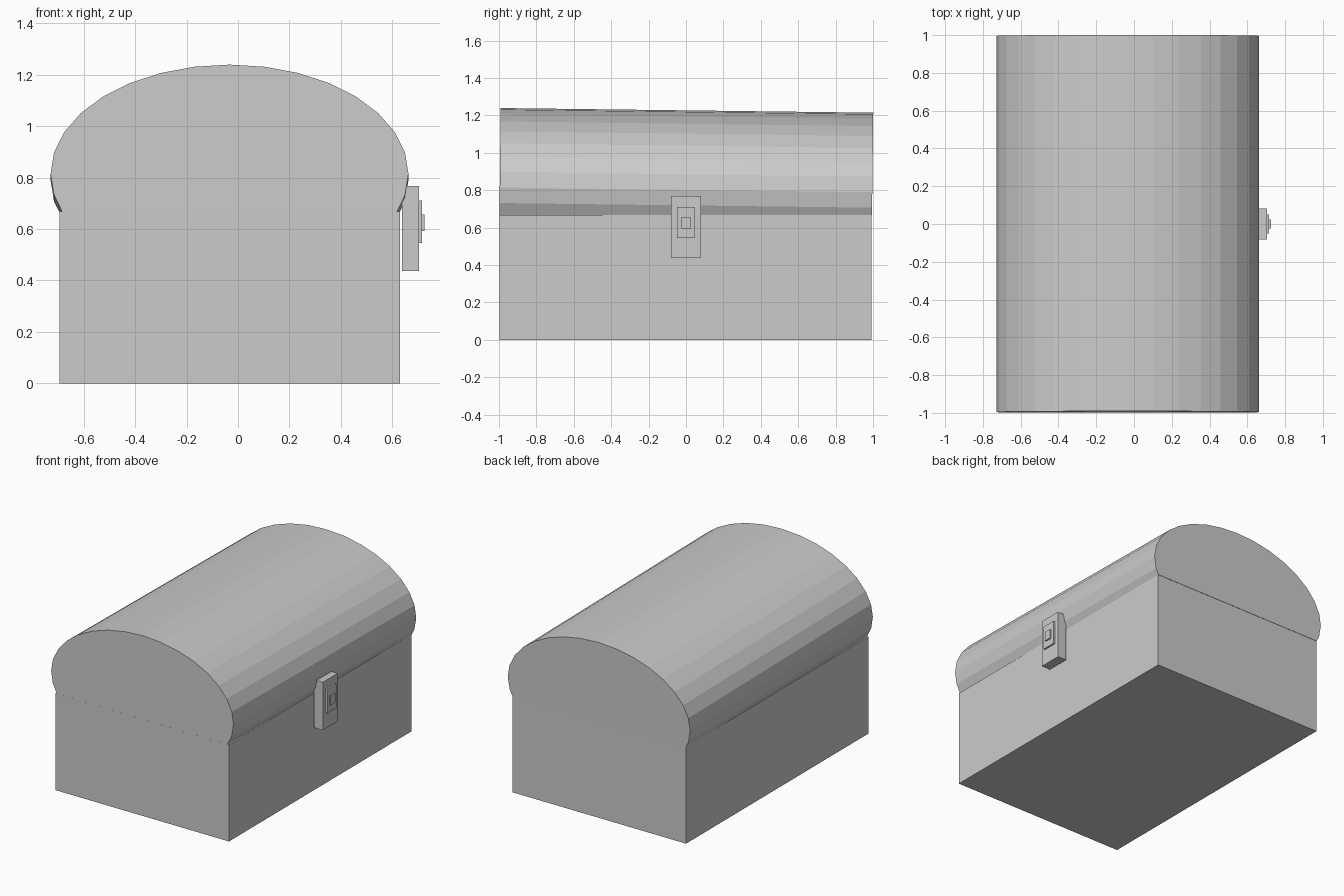
import bpy, bmesh, math
from mathutils import Matrix, Vector

if "Cube" in bpy.data.objects:
    bpy.data.objects.remove(bpy.data.objects["Cube"])


def finish(bm, name):
    bmesh.ops.recalc_face_normals(bm, faces=bm.faces[:])
    mesh = bpy.data.meshes.new(name)
    bm.to_mesh(mesh)
    bm.free()
    obj = bpy.data.objects.new(name, mesh)
    bpy.context.collection.objects.link(obj)
    return obj


def box(name, lo, hi):
    lo, hi = Vector(lo), Vector(hi)
    bm = bmesh.new()
    bmesh.ops.create_cube(bm, size=1)
    bmesh.ops.scale(bm, vec=hi - lo, verts=bm.verts)
    bmesh.ops.translate(bm, vec=(lo + hi) / 2, verts=bm.verts)
    return finish(bm, name)


SEAM = 0.668

# Chest body
box("chest_body", (-0.695, -0.998, 0), (0.63, 0.992, SEAM))

# Domed lid: slightly tilted 32-sided oval cylinder, cut flat at the seam
bm = bmesh.new()
bmesh.ops.create_cone(bm, cap_ends=True, segments=32, radius1=1, radius2=1, depth=1.992)
bmesh.ops.rotate(bm, matrix=Matrix.Rotation(math.pi / 2, 3, 'X'), verts=bm.verts)
bmesh.ops.scale(bm, vec=(0.696, 1, 0.425), verts=bm.verts)
bmesh.ops.rotate(bm, matrix=Matrix.Rotation(-0.0125, 3, 'X'), verts=bm.verts)
bmesh.ops.translate(bm, vec=(-0.033, 0, 0.802), verts=bm.verts)
cut = bmesh.ops.bisect_plane(bm, geom=bm.verts[:] + bm.edges[:] + bm.faces[:],
                             plane_co=(0, 0, SEAM), plane_no=(0, 0, 1), clear_inner=True)
rim = [e for e in cut["geom_cut"] if isinstance(e, bmesh.types.BMEdge)]
bmesh.ops.holes_fill(bm, edges=rim)
finish(bm, "domed_lid")

# Latch: stepped plates on the right side
box("latch_plate", (0.637, -0.081, 0.437), (0.704, 0.081, 0.768))
box("latch_inset", (0.70, -0.049, 0.545), (0.716, 0.049, 0.71))
box("latch_button", (0.712, -0.025, 0.592), (0.725, 0.025, 0.657))
